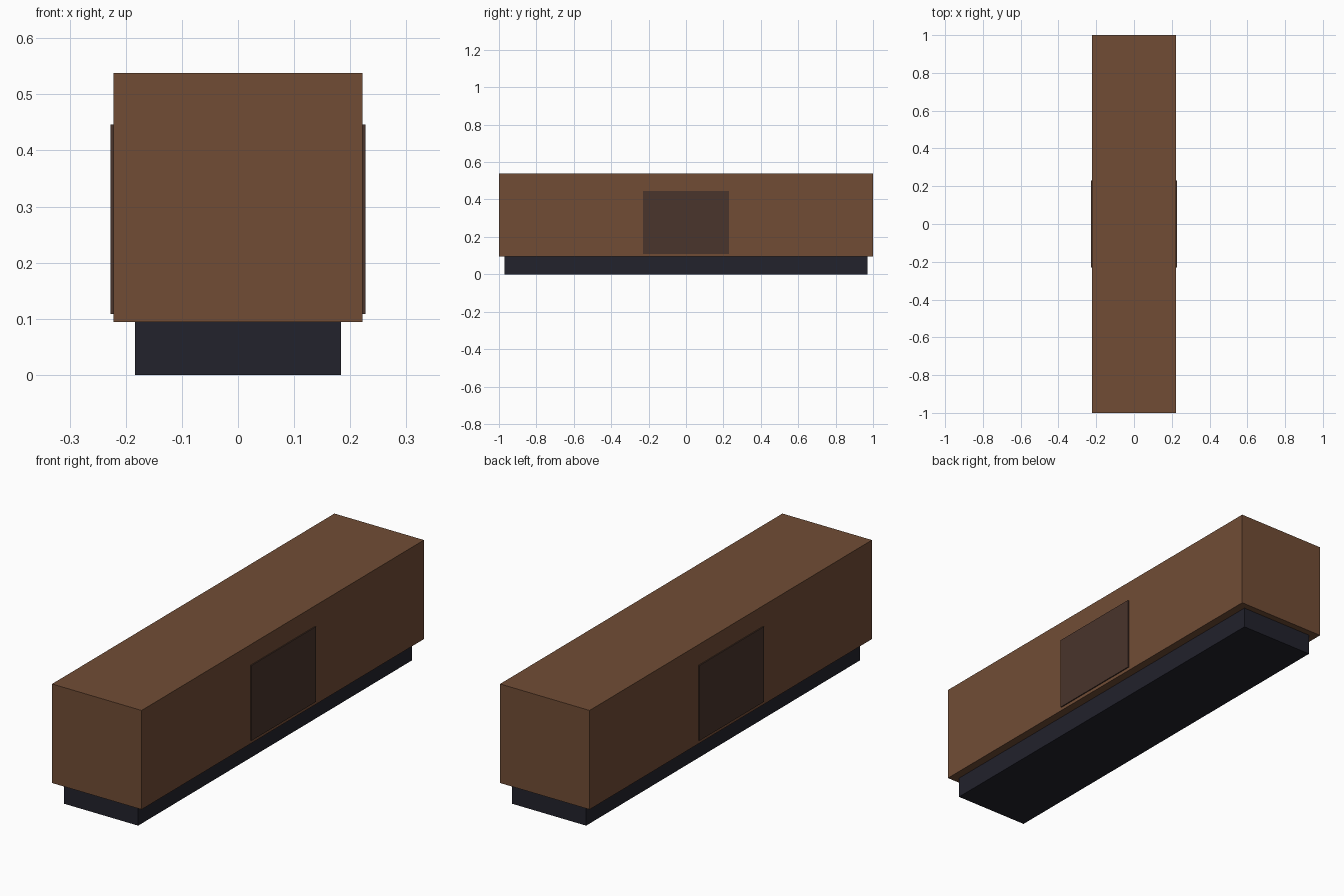
import bpy

default = bpy.data.objects.get("Cube")
if default:
    bpy.data.objects.remove(default, do_unlink=True)


def make_material(name, rgb):
    mat = bpy.data.materials.new(name)
    mat.use_nodes = True
    colour = (*rgb, 1.0)
    mat.diffuse_color = colour
    mat.node_tree.nodes["Principled BSDF"].inputs["Base Color"].default_value = colour
    return mat


def box(name, size, bottom, mat, x=0.0):
    """Box centred on y = 0, resting at the given height."""
    bpy.ops.mesh.primitive_cube_add(size=1, location=(x, 0, bottom + size[2] / 2))
    obj = bpy.context.object
    obj.name = name
    obj.scale = size
    bpy.ops.object.transform_apply(location=False, rotation=False, scale=True)
    obj.data.materials.append(mat)
    return obj


brown = make_material("brown_body", (0.165, 0.073, 0.036))
dark_brown = make_material("dark_brown_door", (0.068, 0.035, 0.025))
dark_blue = make_material("dark_blue_base", (0.016, 0.016, 0.025))

# Long body on a recessed base
box("base", (0.368, 1.94, 0.095), 0.0, dark_blue)
box("body", (0.444, 2.0, 0.444), 0.094, brown)

# Thin door panel on each side
for side, sign in (("left", 1), ("right", -1)):
    box(f"{side}_door", (0.009, 0.458, 0.337), 0.109, dark_brown, x=sign * 0.2225)
